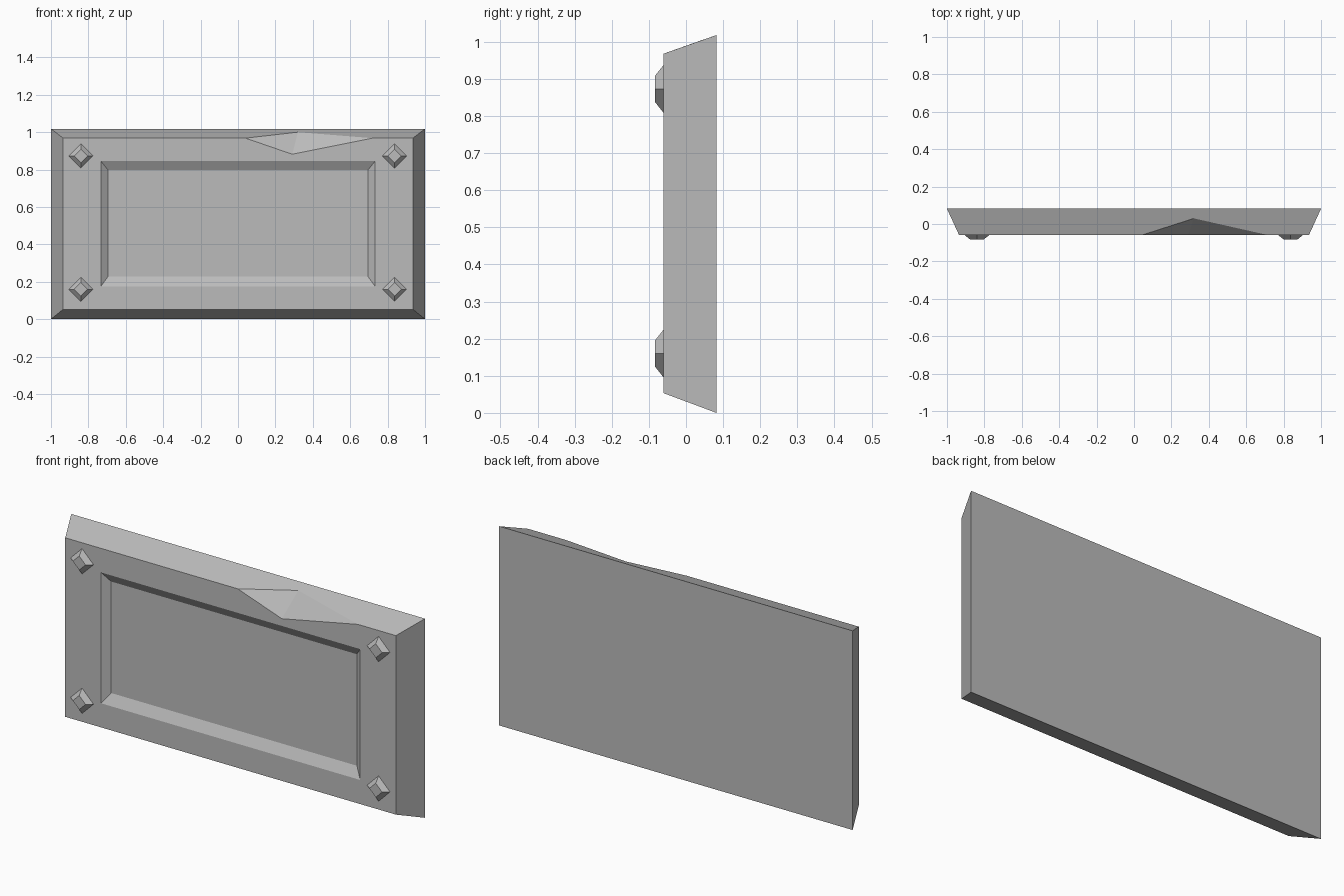
import bpy
import bmesh
from math import pi
from mathutils import Matrix

cube = bpy.data.objects.get("Cube")
if cube:
    bpy.data.objects.remove(cube, do_unlink=True)

FRONT, BACK, FLOOR, STUD = -0.06, 0.082, -0.032, -0.083

grey = bpy.data.materials.new("stone grey")
grey.use_nodes = True
colour = (0.5, 0.5, 0.5, 1)
grey.diffuse_color = colour
grey.node_tree.nodes["Principled BSDF"].inputs["Base Color"].default_value = colour


def finish(name, bm):
    bmesh.ops.recalc_face_normals(bm, faces=bm.faces)
    mesh = bpy.data.meshes.new(name)
    bm.to_mesh(mesh)
    bm.free()
    mesh.materials.append(grey)
    obj = bpy.data.objects.new(name, mesh)
    bpy.context.collection.objects.link(obj)
    return obj


def rectangle(bm, half_x, bottom, top, y):
    """Corners in order: bottom left, bottom right, top right, top left."""
    return [bm.verts.new((x, y, z)) for x, z in
            ((-half_x, bottom), (half_x, bottom), (half_x, top), (-half_x, top))]


def bridge(bm, a, b, sides):
    for i in sides:
        j = (i + 1) % 4
        bm.faces.new((a[i], a[j], b[j], b[i]))


# Slab: tapered plate with a sunken panel
bm = bmesh.new()
back = rectangle(bm, 1.0, 0.0, 1.018, BACK)
rim = rectangle(bm, 0.935, 0.053, 0.968, FRONT)
lip = rectangle(bm, 0.733, 0.176, 0.845, FRONT)
panel = rectangle(bm, 0.695, 0.228, 0.798, FLOOR)
bm.faces.new(back)
bm.faces.new(panel)
bridge(bm, lip, panel, range(4))
bridge(bm, back, rim, (0, 1, 3))
bridge(bm, rim, lip, (0, 1, 3))

# Broken notch in the top front edge
left, right, upper, lower = [bm.verts.new(p) for p in (
    (0.04, FRONT, 0.968), (0.72, FRONT, 0.968),
    (0.32, 0.03, 1.0), (0.29, FRONT, 0.882))]
bm.faces.new((rim[3], left, lower, right, rim[2], lip[2], lip[3]))
bm.faces.new((back[3], back[2], rim[2], right, upper, left, rim[3]))
bm.faces.new((left, lower, upper))
bm.faces.new((right, upper, lower))
finish("slab", bm)

# Studs: four-sided blunt pyramids set as diamonds in the corners
for side, x in (("right", -0.84), ("left", 0.837)):
    for level, z in (("lower", 0.16), ("upper", 0.873)):
        bm = bmesh.new()
        bmesh.ops.create_cone(
            bm, cap_ends=True, segments=4, radius1=0.065, radius2=0.036,
            depth=FRONT - STUD, matrix=Matrix.Rotation(pi / 2, 4, "X"))
        stud = finish(f"{level}_{side}_stud", bm)
        stud.location = (x, (FRONT + STUD) / 2, z)
